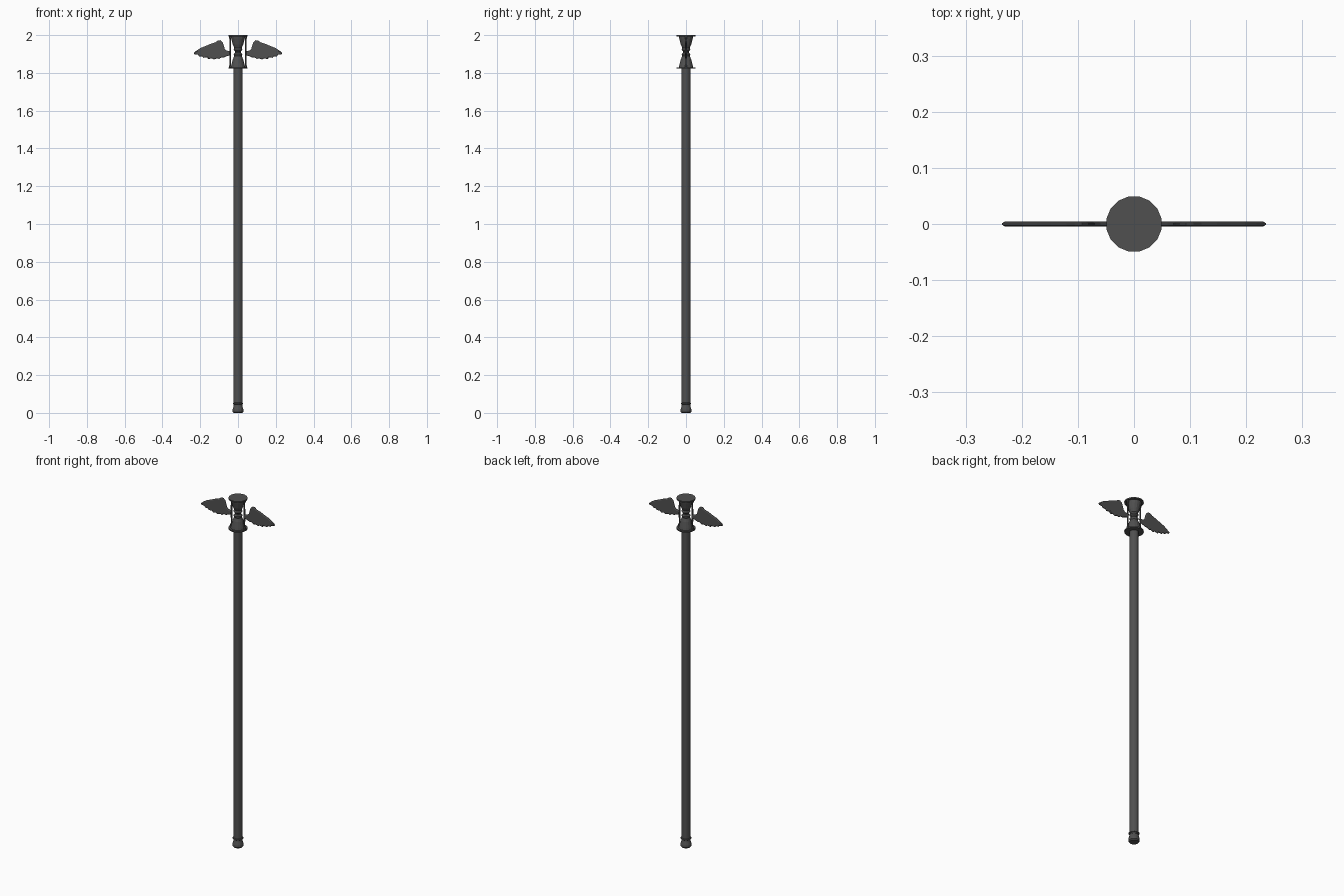
import bpy, bmesh
from math import cos, sin, pi

if "Cube" in bpy.data.objects:
    bpy.data.objects.remove(bpy.data.objects["Cube"])

# Dark iron used on every part
iron = bpy.data.materials.new("dark_iron")
iron.diffuse_color = (0.08, 0.08, 0.08, 1)
iron.use_nodes = True
iron.node_tree.nodes["Principled BSDF"].inputs["Base Color"].default_value = iron.diffuse_color


def make_object(name, bm):
    bmesh.ops.recalc_face_normals(bm, faces=bm.faces)
    mesh = bpy.data.meshes.new(name)
    bm.to_mesh(mesh)
    bm.free()
    mesh.materials.append(iron)
    ob = bpy.data.objects.new(name, mesh)
    bpy.context.collection.objects.link(ob)
    return ob


def lathe(name, profile, sides=16, x=0.0):
    """Revolve (radius, z) points around a vertical axis, with capped ends."""
    bm = bmesh.new()
    rings = [[bm.verts.new((x + r * cos(2 * pi * (i + .5) / sides),
                            r * sin(2 * pi * (i + .5) / sides), z))
              for i in range(sides)] for r, z in profile]
    for a, b in zip(rings, rings[1:]):
        for i in range(sides):
            j = (i + 1) % sides
            bm.faces.new((a[i], a[j], b[j], b[i]))
    bm.faces.new(rings[0][::-1])
    bm.faces.new(rings[-1])
    return make_object(name, bm)


def wing(name, outline, side):
    """Thin plate with bevelled rim, mirrored by side."""
    bm = bmesh.new()
    front = bm.faces.new([bm.verts.new((side * x, -0.0015, z)) for x, z in outline])
    ext = bmesh.ops.extrude_face_region(bm, geom=[front], use_keep_orig=True)
    back = [g for g in ext["geom"] if isinstance(g, bmesh.types.BMFace)][0]
    for v in back.verts:
        v.co.y = 0.0015
    bmesh.ops.recalc_face_normals(bm, faces=bm.faces)
    bmesh.ops.inset_region(bm, faces=[front, back], thickness=0.005, depth=0.003)
    return make_object(name, bm)


# Staff shaft and foot
lathe("shaft", [(0.024, 0.04), (0.024, 1.83)])
lathe("foot", [(0.024, 0), (0.029, 0.006), (0.029, 0.018), (0.023, 0.038),
               (0.023, 0.045), (0.028, 0.048), (0.028, 0.052), (0.023, 0.055)])

# Hourglass: end plates and glass
lathe("lower_plate", [(0.05, 1.822), (0.05, 1.829)])
lathe("upper_plate", [(0.05, 1.993), (0.05, 2.0)])
lathe("hourglass", [(0.039, 1.828), (0.036, 1.842), (0.028, 1.872), (0.02, 1.89),
                    (0.023, 1.897), (0.023, 1.901), (0.016, 1.908), (0.016, 1.914),
                    (0.023, 1.921), (0.023, 1.925), (0.02, 1.932), (0.028, 1.95),
                    (0.036, 1.98), (0.039, 1.994)])

# Wing outline: root, arched top, tip, then scalloped feather ends
outline = [(0.04, 1.914), (0.06, 1.918), (0.07, 1.926), (0.075, 1.945), (0.082, 1.963),
           (0.093, 1.973), (0.106, 1.972), (0.12, 1.962), (0.148, 1.953),
           (0.172, 1.942), (0.198, 1.932), (0.218, 1.919), (0.235, 1.906),
           (0.23, 1.898), (0.212, 1.896), (0.207, 1.888), (0.19, 1.888),
           (0.184, 1.880), (0.164, 1.882), (0.157, 1.873), (0.138, 1.877),
           (0.128, 1.871), (0.112, 1.877), (0.1, 1.874), (0.088, 1.882),
           (0.074, 1.881), (0.06, 1.888), (0.04, 1.893)]

# Side posts and wings
for label, s in (("right", 1), ("left", -1)):
    lathe(label + "_post", [(0.007, 1.828), (0.007, 1.836), (0.0035, 1.845),
                            (0.005, 1.911), (0.0035, 1.977), (0.007, 1.986),
                            (0.007, 1.994)], 8, s * 0.041)
    wing(label + "_wing", outline, s)
